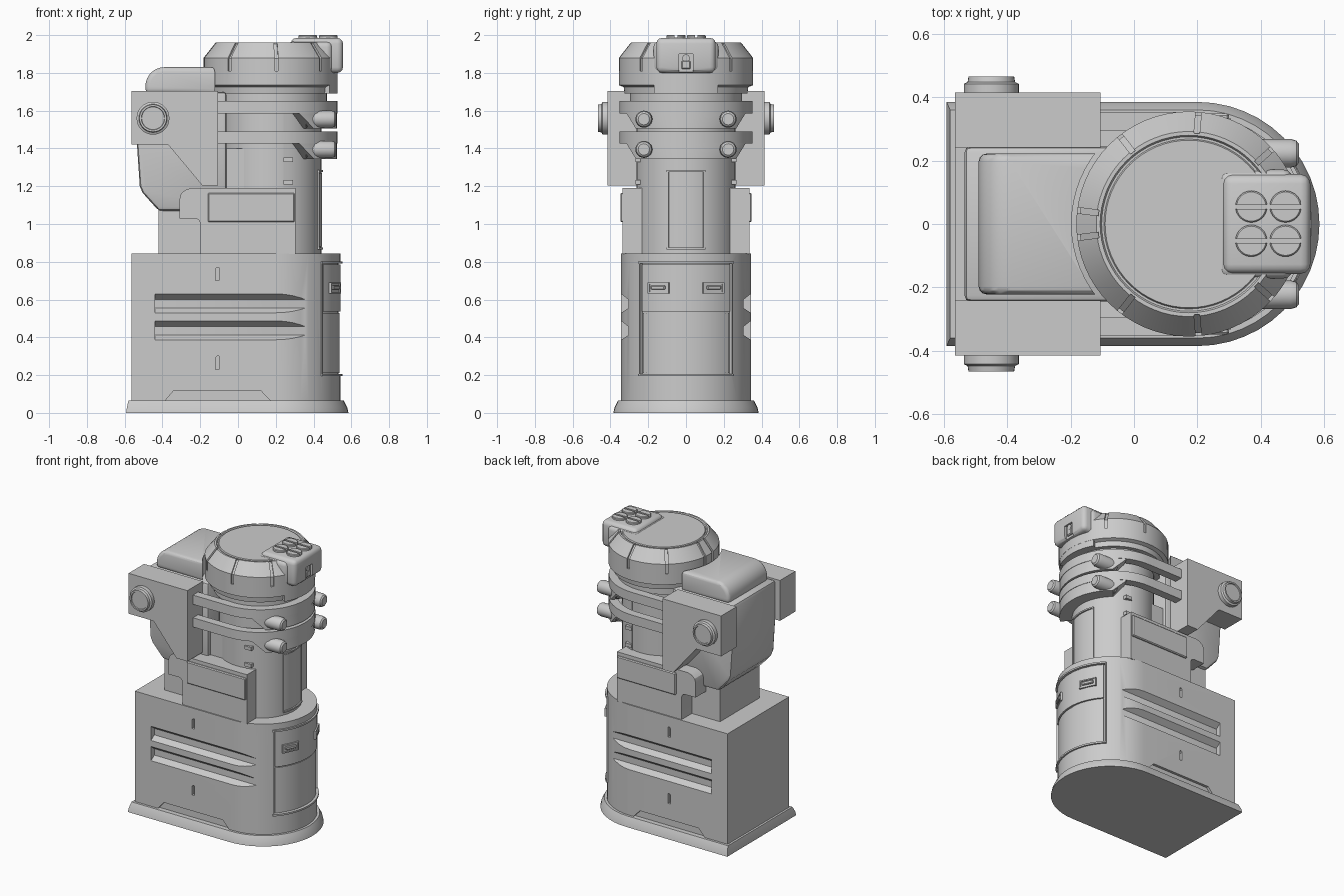
import bpy, bmesh
from math import sin, cos, pi, asin, radians
from mathutils import Matrix

if "Cube" in bpy.data.objects:
    bpy.data.objects.remove(bpy.data.objects["Cube"])


def apply_mod(ob, mod):
    bpy.context.view_layer.objects.active = ob
    bpy.ops.object.modifier_apply(modifier=mod.name)


def loft(name, loops, bevel=0, seg=3):
    """Solid skinned through closed loops with capped ends."""
    bm = bmesh.new()
    rings = [[bm.verts.new(p) for p in lp] for lp in loops]
    n = len(rings[0])
    for a, b in zip(rings, rings[1:]):
        for i in range(n):
            j = (i + 1) % n
            bm.faces.new((a[i], a[j], b[j], b[i]))
    bm.faces.new(rings[0])
    bm.faces.new(rings[-1])
    bmesh.ops.recalc_face_normals(bm, faces=bm.faces)
    me = bpy.data.meshes.new(name)
    bm.to_mesh(me)
    bm.free()
    ob = bpy.data.objects.new(name, me)
    bpy.context.collection.objects.link(ob)
    if bevel:
        m = ob.modifiers.new("bevel", 'BEVEL')
        m.width, m.segments, m.limit_method = bevel, seg, 'ANGLE'
        m.angle_limit = radians(40)
        apply_mod(ob, m)
    return ob


def prism_z(name, pts, z0, z1, **k):
    return loft(name, [[(x, y, z) for x, y in pts] for z in (z0, z1)], **k)


def prism_y(name, pts, y0, y1, **k):
    return loft(name, [[(x, y, z) for x, z in pts] for y in (y0, y1)], **k)


def box(name, x0, x1, y0, y1, z0, z1, **k):
    return prism_z(name, [(x0, y0), (x1, y0), (x1, y1), (x0, y1)], z0, z1, **k)


def lathe(name, profile, center, axis='Z', n=64):
    """Stack of circles: profile is (radius, height) along the axis."""
    cx, cy, cz = center
    loops = []
    for r, h in profile:
        lp = []
        for i in range(n):
            u, v = r * cos(2 * pi * i / n), r * sin(2 * pi * i / n)
            p = {'Z': (u, v, h), 'Y': (u, h, v), 'X': (h, u, v)}[axis]
            lp.append((p[0] + cx, p[1] + cy, p[2] + cz))
        loops.append(lp)
    return loft(name, loops)


def arc(cx, r, a0, a1, n=20):
    return [(cx + r * cos(a0 + (a1 - a0) * i / n), r * sin(a0 + (a1 - a0) * i / n)) for i in range(n + 1)]


def arc_panel(name, cx, r0, r1, a0, a1, z0, z1):
    return prism_z(name, arc(cx, r1, a0, a1) + arc(cx, r0, a1, a0), z0, z1)


def d_shape(back, r, cx=0.2):
    return [(back, -r)] + arc(cx, r, -pi / 2, pi / 2, 24) + [(back, r)]


def turn(ob, cx, ang):
    ob.data.transform(Matrix.Translation((cx, 0, 0)) @ Matrix.Rotation(ang, 4, 'Z'))
    return ob


def cut(ob, *cutters):
    for c in cutters:
        m = ob.modifiers.new("cut", 'BOOLEAN')
        m.operation, m.object, m.solver = 'DIFFERENCE', c, 'EXACT'
        apply_mod(ob, m)
        bpy.data.objects.remove(c)


SIDES = (-1, 1)
TX = 0.173  # tower axis

# base footing and body
footing = loft("footing", [[(x, y, z) for x, y in d_shape(b, r)] for b, r, z in
                           ((-.592, .385, 0), (-.588, .378, .03), (-.58, .36, .065))])
body = prism_z("base_body", d_shape(-.565, .343), .06, .845)
for s in SIDES:
    for zc in (.58, .437):  # long vents
        loops = [[(x, s * y, zc + z) for x, z in ((-.44, -d), (.45, -d), (.45, u), (-.44, u))]
                 for y, d, u in ((.305, .025, .02), (.381, .075, .08))]
        cut(body, loft("vent_cutter", loops))
    for zc in (.735, .265):  # small slots
        p = [(-.12, zc - .035), (-.10, zc - .035), (-.10, zc + .035), (-.112, zc + .035), (-.12, zc + .025)]
        cut(body, prism_y("slot_cutter", p, s * .32, s * .4))
    cut(body, prism_y("kick_cutter", [(-.385, .05), (.17, .05), (.17, .066), (.12, .118), (-.34, .118), (-.385, .066)],
                      s * .325, s * .4))

# curved door on the base
A = asin(.245 / .343)
cut(body, arc_panel("door_cutter", .2, .331, .4, -A, A, .195, .80))
arc_panel("door_upper", .2, .32, .343, -A + .05, A - .05, .538, .785)
arc_panel("door_lower", .2, .32, .337, -A + .05, A - .05, .21, .53)
for i, z in enumerate((.195, .79)):
    arc_panel(f"door_rim_{i}", .2, .32, .354, -A, A, z, z + .012)
for s in SIDES:
    arc_panel(f"door_side_rim_{s}", .2, .32, .35, s * A, s * (A - .025), .195, .80)
    h = box("door_handle_frame", .335, .352, -.06, .06, .632, .69)
    cut(h, box("handle_cutter", .345, .37, -.05, .05, .64, .682))
    turn(h, .2, s * .435)
    turn(box("door_handle_bar", .34, .357, -.04, .04, .652, .674, bevel=.004, seg=1), .2, s * .435)

# tower, front shell and its hatch
box("tower_back", -.42, .12, -.22, .22, .84, 1.4)
lathe("tower", [(.262, .84), (.262, 1.70)], (TX, 0, 0))
arc_panel("tower_front_shell", TX, .2, .268, -1.31, 1.31, .84, 1.66)
B = asin(.1 / .268)
arc_panel("hatch", TX, .25, .272, -B + .04, B - .04, .88, 1.27)
for i, z in enumerate((.865, 1.275)):
    arc_panel(f"hatch_rim_{i}", TX, .25, .278, -B, B, z, z + .01)
for s in SIDES:
    arc_panel(f"hatch_side_rim_{s}", TX, .25, .275, s * B, s * (B - .035), .865, 1.285)
    for z in (1.22, 1.34):
        box("shell_clip", .24, .29, s * .24, s * .268, z - .012, z + .012)

# saddle panels either side of the tower
saddle = [(-.2, .84), (.305, .84), (.305, 1.19), (-.25, 1.19), (-.28, 1.18), (-.302, 1.16), (-.31, 1.13), (-.31, 1.03),
          (-.225, 1.03), (-.207, 1.022), (-.2, 1.005)]
for s in SIDES:
    prism_y("saddle", saddle, s * .20, s * .335)
    box("saddle_plate", -.16, .30, s * .32, s * .348, 1.01, 1.165, bevel=.006, seg=1)

# back pack, shoulders and hood
prism_y("back_pack", [(-.535, 1.70), (-.06, 1.70), (-.06, 1.07), (-.42, 1.07), (-.505, 1.165), (-.52, 1.2),
                      (-.535, 1.42)], -.245, .245, bevel=.02, seg=2)
shoulder = [(-.565, 1.705), (-.105, 1.705), (-.105, 1.205), (-.19, 1.205), (-.37, 1.42), (-.565, 1.42)]
for s in SIDES:
    prism_y("shoulder", shoulder, s * .242, s * .415)
    lathe("shoulder_knob", [(.087, s * .41), (.087, s * .442), (.075, s * .448), (.072, s * .465), (.062, s * .465),
                            (.06, s * .458)], (-.45, 0, 1.56), 'Y', 32)
hood_pts = [(-.05, 1.69), (-.49, 1.69)] + [(-.39 - .1 * cos(i * pi / 16), 1.73 + .1 * sin(i * pi / 16))
                                           for i in range(9)] + [(-.05, 1.83)]
hood = prism_y("hood", hood_pts, -.222, .222, bevel=.025)
cut(hood, lathe("hood_cutter", [(.37, 1.6), (.37, 1.9)], (TX, 0, 0)))

# straps with a deeper front and round bolts
for top in (1.65, 1.49):
    outer = [(-.12, -.353)] + arc(TX, .353, -pi / 2, pi / 2, 32) + [(-.12, .353)]
    inner = [(-.12, .295)] + arc(TX, .295, pi / 2, -pi / 2, 32) + [(-.12, -.295)]
    prism_z("strap", outer + inner, top - .065, top)
    loft("strap_front", [[(x, y, z) for x, y in arc(TX, .35, -a, a, 28) + arc(TX, .26, a, -a, 28)]
                         for a, z in ((.86, top - .145), (1.12, top - .065), (1.12, top - .04))])
    for s in SIDES:
        lathe("strap_bolt", [(.045, .36), (.045, .495), (.04, .512), (.03, .52)], (0, s * .223, top - .095), 'X', 24)

# head with slits
lathe("neck", [(.297, 1.64), (.297, 1.70)], (TX, 0, 0))
head = lathe("head", [(.325, 1.69), (.33, 1.725), (.355, 1.735), (.355, 1.88), (.292, 1.96), (.28, 1.96), (.275, 1.952),
                      (.268, 1.952), (.264, 1.96)], (TX, 0, 0))
for deg in (42, 85, 128, 173, 187, 232, 275, 318):
    slit = loft("slit_cutter", [[(r, y, z) for r, z in ((.345, 1.81), (.40, 1.81), (.40, 2.0), (.295, 2.0), (.285, 1.952),
                                                        (.345, 1.875))] for y in (-.009, .009)])
    cut(head, turn(slit, TX, radians(deg)))
arc_panel("head_chin", TX, .3, .354, -.5, .5, 1.69, 1.76)

# sensor pod with four slotted caps
box("sensor_gasket", .265, .50, -.172, .172, 1.80, 1.967, bevel=.03)
pod = box("sensor_pod", .28, .556, -.157, .157, 1.80, 1.985, bevel=.03)
cut(pod, box("lens_cutter", .54, .60, -.037, .037, 1.78, 1.90))
box("lens_block", .50, .553, -.024, .024, 1.82, 1.865, bevel=.006, seg=1)
lathe("lens", [(.02, .50), (.02, .55)], (0, 0, 1.878), 'X', 16)
for x in (.37, .478):
    for y in (-.053, .055):
        cap = lathe("sensor_cap", [(.05, 1.97), (.05, 1.996), (.046, 2.0)], (x, y, 0), n=32)
        cut(cap, box("cap_cutter", x - .06, x + .06, y - .007, y + .007, 1.988, 2.02))

# smooth curved surfaces, keep hard edges
bpy.ops.object.select_all(action='SELECT')
bpy.context.view_layer.objects.active = body
bpy.ops.object.shade_smooth_by_angle(angle=radians(30))
